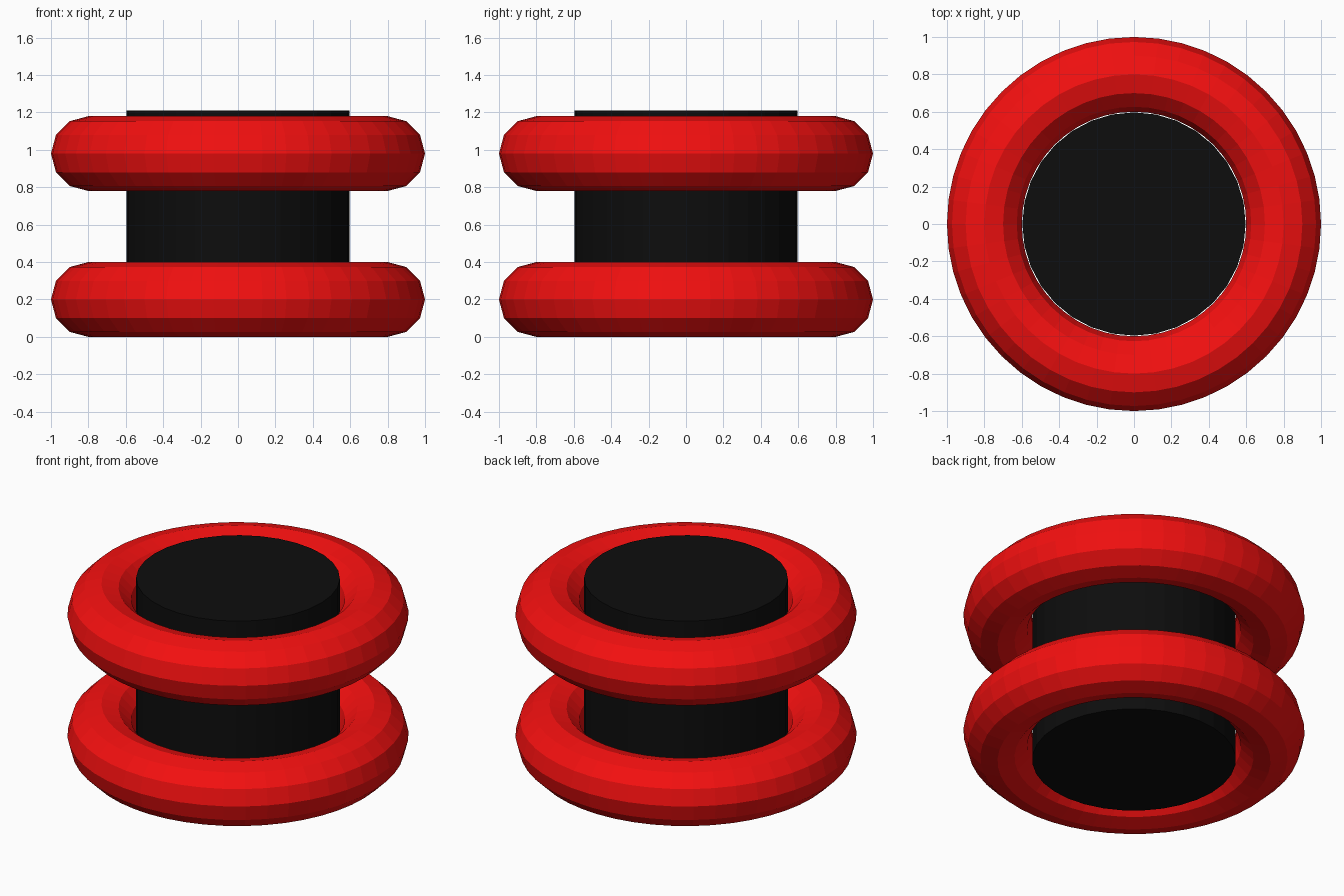
import bpy

if "Cube" in bpy.data.objects:
    bpy.data.objects.remove(bpy.data.objects["Cube"])


def material(name, rgb):
    m = bpy.data.materials.new(name)
    m.diffuse_color = (*rgb, 1.0)
    m.use_nodes = True
    m.node_tree.nodes["Principled BSDF"].inputs["Base Color"].default_value = m.diffuse_color
    return m


red = material("red", (0.9, 0.005, 0.005))
black = material("black", (0.004, 0.004, 0.004))

# Central core, standing slightly proud of the upper ring
bpy.ops.mesh.primitive_cylinder_add(vertices=32, radius=0.597, depth=1.2,
                                    location=(0, 0, 0.61))
core = bpy.context.object
core.name = "core"
core.data.materials.append(black)

# Two faceted rings around the core
for name, z in (("lower_ring", 0.2), ("upper_ring", 0.98)):
    bpy.ops.mesh.primitive_torus_add(major_radius=0.8, minor_radius=0.2,
                                     major_segments=48, minor_segments=12,
                                     location=(0, 0, z))
    ring = bpy.context.object
    ring.name = name
    ring.data.materials.append(red)
